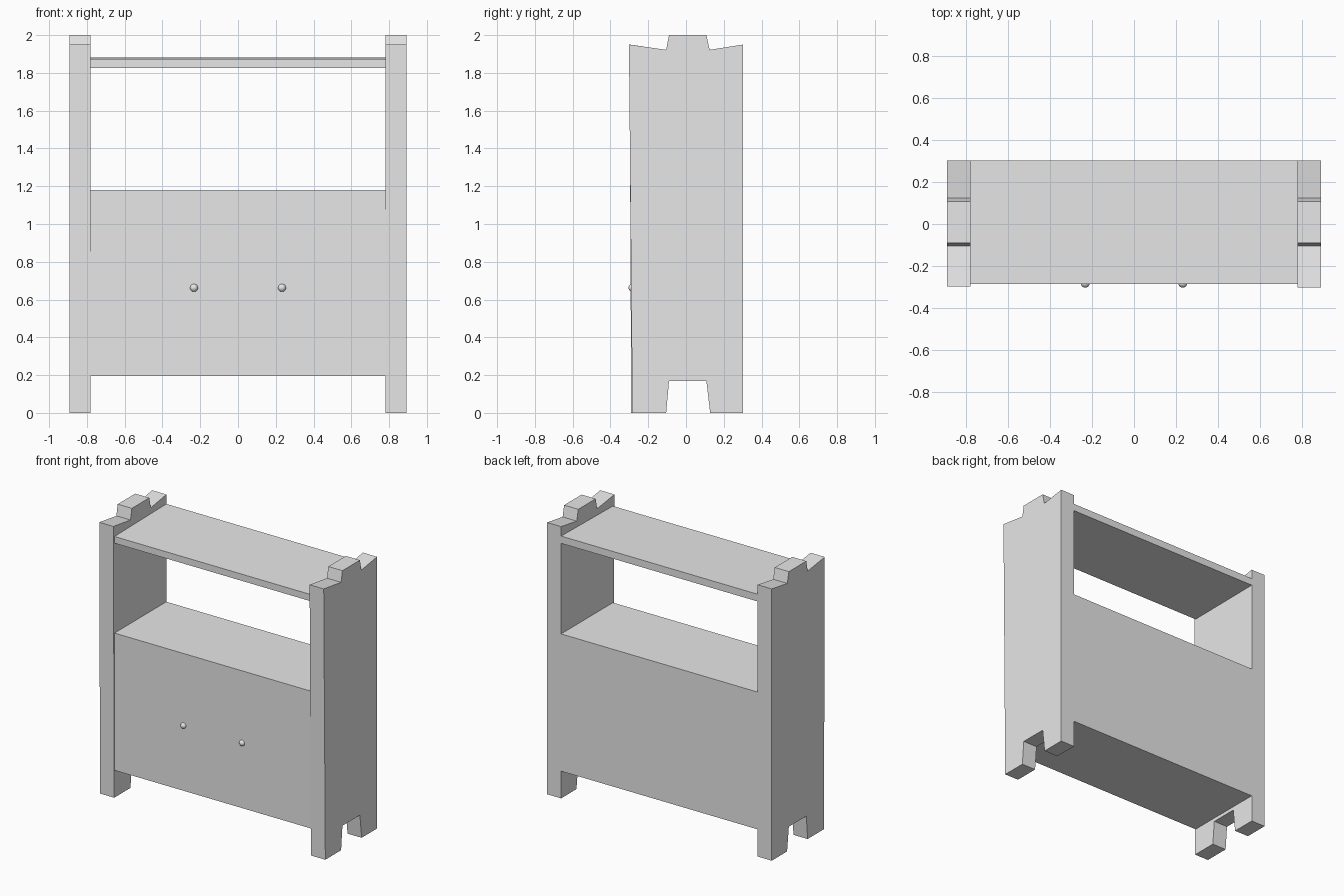
import bpy
import bmesh

cube = bpy.data.objects.get("Cube")
if cube:
    bpy.data.objects.remove(cube, do_unlink=True)

grey = bpy.data.materials.new("plain_grey")
grey.use_nodes = True
COLOUR = (0.8, 0.8, 0.8, 1)
grey.diffuse_color = COLOUR
grey.node_tree.nodes["Principled BSDF"].inputs["Base Color"].default_value = COLOUR

INNER, OUTER = 0.78, 0.892
BACK = 0.302


def extrude_profile(name, profile, x0, x1):
    """Extrude a (y, z) outline along x."""
    bm = bmesh.new()
    face = bm.faces.new([bm.verts.new((x0, y, z)) for y, z in profile])
    top = bmesh.ops.extrude_face_region(bm, geom=[face])["geom"]
    moved = [v for v in top if isinstance(v, bmesh.types.BMVert)]
    bmesh.ops.translate(bm, verts=moved, vec=(x1 - x0, 0, 0))
    bmesh.ops.recalc_face_normals(bm, faces=bm.faces)
    mesh = bpy.data.meshes.new(name)
    bm.to_mesh(mesh)
    bm.free()
    mesh.materials.append(grey)
    obj = bpy.data.objects.new(name, mesh)
    bpy.context.collection.objects.link(obj)
    return obj


def side_profile(front_top, front_foot):
    """Side board with a raised crest on top and a notch between the feet."""
    return [
        (front_foot, 0), (-0.105, 0), (-0.09, 0.17), (0.108, 0.17), (0.128, 0),
        (BACK, 0), (BACK, 1.95), (0.125, 1.922), (0.108, 2), (-0.09, 2),
        (-0.105, 1.922), (front_top, 1.95),
    ]


# Side boards, leaning forward slightly at the top
extrude_profile("left_side", side_profile(-0.302, -0.284), INNER, OUTER)
extrude_profile("right_side", side_profile(-0.299, -0.29), -OUTER, -INNER)

# Cabinet body and top shelf
FRONT = -0.286
extrude_profile("cabinet_body",
                [(FRONT, 0.195), (BACK, 0.195), (BACK, 1.18), (FRONT, 1.18)],
                -INNER, INNER)
extrude_profile("top_shelf",
                [(FRONT, 1.825), (BACK, 1.83), (BACK, 1.882), (FRONT, 1.873)],
                -INNER, INNER)

# Round door knobs
for name, x in (("left_knob", 0.233), ("right_knob", -0.233)):
    bpy.ops.mesh.primitive_uv_sphere_add(segments=24, ring_count=12, radius=0.021,
                                         location=(x, -0.283, 0.662))
    knob = bpy.context.object
    knob.name = name
    knob.data.materials.append(grey)
    bpy.ops.object.shade_smooth()
